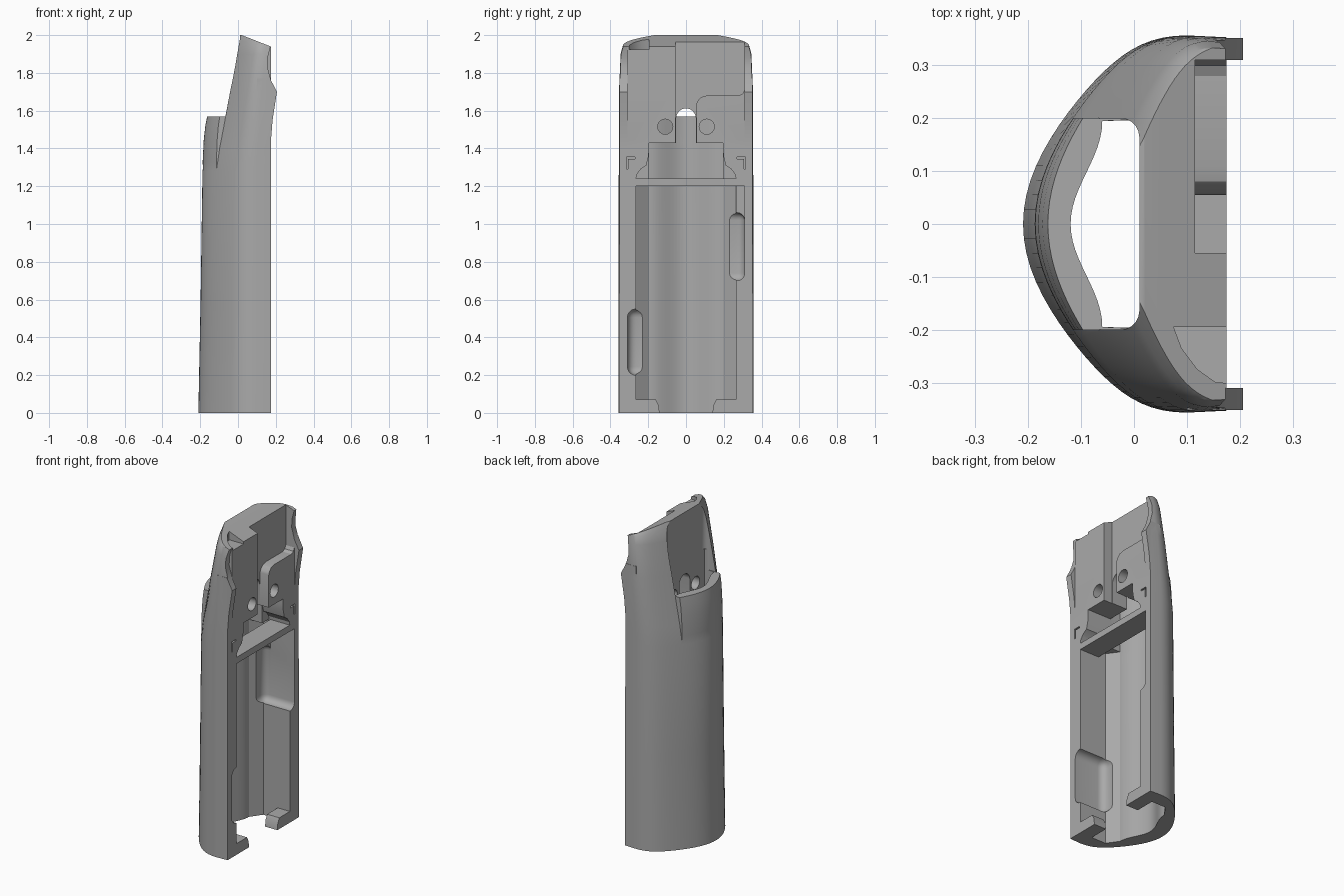
import bpy, bmesh, math

cube = bpy.data.objects.get("Cube")
if cube:
    bpy.data.objects.remove(cube, do_unlink=True)

grey = bpy.data.materials.new("plain grey")
grey.use_nodes = True
grey.diffuse_color = (0.4, 0.4, 0.4, 1)
grey.node_tree.nodes["Principled BSDF"].inputs["Base Color"].default_value = (0.4, 0.4, 0.4, 1)

FACE = 0.175   # flat open side


def finish(name, bm):
    bmesh.ops.recalc_face_normals(bm, faces=bm.faces)
    mesh = bpy.data.meshes.new(name)
    bm.to_mesh(mesh)
    bm.free()
    mesh.materials.append(grey)
    ob = bpy.data.objects.new(name, mesh)
    bpy.context.collection.objects.link(ob)
    return ob


def loft(name, rings):
    bm = bmesh.new()
    loops = [[bm.verts.new(p) for p in ring] for ring in rings]
    n = len(loops[0])
    for a, b in zip(loops, loops[1:]):
        for i in range(n):
            j = (i + 1) % n
            bm.faces.new((a[i], a[j], b[j], b[i]))
    bm.faces.new(loops[0])
    bm.faces.new(loops[-1])
    return finish(name, bm)


def prism(name, pts, axis, lo, hi):
    """Extrude a 2D outline along the x, y or z axis."""
    place = {"x": lambda a, b, h: (h, a, b),
             "y": lambda a, b, h: (a, h, b),
             "z": lambda a, b, h: (a, b, h)}[axis]
    return loft(name, [[place(a, b, h) for a, b in pts] for h in (lo, hi)])


def box(name, x, y, z, axes=(), radius=0.0):
    """Box from ranges, rounding the edges that run along the given axes."""
    ob = prism(name, [(x[0], y[0]), (x[1], y[0]), (x[1], y[1]), (x[0], y[1])], "z", *z)
    if axes:
        bm = bmesh.new()
        bm.from_mesh(ob.data)
        edges = [e for e in bm.edges
                 if any(abs((e.verts[0].co - e.verts[1].co).normalized()[a]) > 0.9 for a in axes)]
        bmesh.ops.bevel(bm, geom=edges, offset=radius, segments=5, profile=0.5, affect='EDGES')
        bm.to_mesh(ob.data)
        bm.free()
    return ob


def combine(target, tool, operation='DIFFERENCE'):
    mod = target.modifiers.new("cut", 'BOOLEAN')
    mod.operation, mod.solver, mod.object = operation, 'EXACT', tool
    graph = bpy.context.evaluated_depsgraph_get()
    graph.update()
    mesh = bpy.data.meshes.new_from_object(target.evaluated_get(graph))
    target.modifiers.clear()
    target.data = mesh
    bpy.data.objects.remove(tool, do_unlink=True)


def both(pts):
    """Mirror a half outline given as (across, along)."""
    return pts + [(-a, b) for a, b in reversed(pts)]


def arc_ring(z, back, centre, half, reach, end, n=40):
    """D-shaped section whose flanks are flatter than an ellipse."""
    ring = []
    for i in range(n + 1):
        t = -reach + 2 * reach * i / n
        depth = math.cos(t) - 0.09 * math.sin(2 * t) ** 2
        ring.append((centre - (centre - back) * depth, half * math.sin(t), z))
    y = ring[-1][1] * (0.99 if end > centre else 1)
    return ring + [(end, y, z), (end, -y, z)]


# Outer shell: D-shaped sections, leaning forward towards the top
sections = [(0, -0.21, 0.1, 0.357), (0.6, -0.198, 0.1, 0.357), (1.28, -0.188, 0.1, 0.356),
            (1.4, -0.165, 0.102, 0.356), (1.7, -0.098, 0.125, 0.355), (1.9, -0.052, 0.142, 0.346),
            (1.95, -0.04, 0.147, 0.333), (2.02, -0.021, 0.15, 0.27)]
body = loft("shell", [arc_ring(*s, math.pi / 2, FACE) for s in sections])

# Raised rear lip around the mouth of the cavity
lip = [(1.25, -0.185), (1.33, -0.187), (1.45, -0.181), (1.52, -0.173), (1.57, -0.163)]
combine(body, loft("lip", [arc_ring(z, b, 0.1, 0.356, 0.6, 0.0, 20) for z, b in lip]), 'UNION')

# Tilted top
combine(body, prism("top_cut", [(-0.3, 2.0), (0.02, 2.0), (0.3, 1.89), (0.3, 2.3), (-0.3, 2.3)],
                    "y", -1, 1))

# Side ears and the scoop above them
for s in (-1, 1):
    lo, hi = sorted((s * 0.31, s * 0.352))
    ear = [(0.1, 1.45), (0.175, 1.45), (0.183, 1.55), (0.206, 1.7), (0.18, 1.77), (0.1, 1.77)]
    combine(body, prism("ear", ear, "y", lo, hi), 'UNION')
    lo, hi = sorted((s * 0.31, s * 0.5))
    scoop = [(0.3, 1.66), (0.206, 1.7), (0.175, 1.76), (0.156, 1.83), (0.157, 1.88),
             (0.172, 1.94), (0.3, 1.94)]
    combine(body, prism("scoop", scoop, "y", lo, hi))

# Main cavity with a gently bowed rear wall
bow = [(-0.09 - 0.03 * math.cos(math.pi * i / 12), 0.195 * i / 12) for i in range(-12, 13)]


def cavity(half, front):
    """Cavity outline, flared to its half width towards the front."""
    bend = -0.01
    return [(front, -half), (bend, -half)] + bow + [(bend, half), (front, half)]


combine(body, prism("main_cavity", cavity(0.265, 0.3), "z", -0.1, 1.24))
combine(body, prism("neck_cavity", cavity(0.196, 0.3), "z", 1.2, 1.43))
combine(body, prism("rear_cavity", cavity(0.197, 0.01), "z", 1.4, 1.7))
flare = both([(0.265, 1.23), (0.262, 1.26), (0.24, 1.29), (0.21, 1.31), (0.198, 1.36), (0.195, 1.42)])
combine(body, prism("flare", flare, "x", 0.03, 0.3))

# Rear window above the lip
combine(body, box("window", (-0.5, 0.01), (-0.2, 0.2), (1.57, 2.3), (2,), 0.035))

# Channel, arched opening and wide recess in the head block
combine(body, box("channel", (0.115, 0.3), (-0.055, 0.055), (1.4, 2.3)))
arch = [(0.052 * math.cos(a), 1.56 + 0.052 * math.sin(a))
        for a in [math.pi * i / 16 for i in range(17)]]
combine(body, prism("arch", [(0.052, 1.41)] + arch + [(-0.052, 1.41)], "x", -0.02, 0.3))
recess = [(0.05, 1.62), (0.06, 1.65), (0.08, 1.672), (0.11, 1.68), (0.28, 1.68), (0.3, 1.69),
          (0.31, 1.71), (0.31, 2.3), (0.05, 2.3)]
combine(body, prism("recess", recess, "x", 0.115, 0.3))

# Corner pocket on the other side of the top
combine(body, prism("corner", [(0.075, -0.195), (0.3, -0.195), (0.3, -0.305), (0.155, -0.3),
                               (0.12, -0.275), (0.09, -0.235)], "z", 1.925, 2.3))

# Pin holes, corner marks
for s in (-1, 1):
    hole = [(s * 0.11 + 0.04 * math.cos(a), 1.515 + 0.04 * math.sin(a))
            for a in [math.tau * i / 24 for i in range(24)]]
    combine(body, prism("pin_hole", hole, "x", -0.03, 0.3))
    mark = [(s * 0.27, 1.355), (s * 0.316, 1.355), (s * 0.316, 1.29), (s * 0.306, 1.29),
            (s * 0.306, 1.345), (s * 0.27, 1.345)]
    combine(body, prism("mark", mark, "x", 0.12, 0.3))

# Side wall pockets with rounded corners
combine(body, box("low_pocket", (-0.035, 0.3), (-0.31, -0.19), (0.2, 0.55), (0, 1, 2), 0.045))
combine(body, box("high_pocket", (-0.035, 0.3), (0.18, 0.31), (0.7, 1.06), (0, 1, 2), 0.04))
combine(body, box("pocket_top", (0.01, 0.3), (0.2, 0.31), (0.95, 1.2)))

# Crossbar and bottom hooks
parts = [body, box("crossbar", (0.04, FACE), (-0.27, 0.27), (1.2, 1.24))]
for s, side in ((-1, "right"), (1, "left")):
    outline = [(s * 0.27, 0), (s * 0.14, 0), (s * 0.145, 0.04), (s * 0.16, 0.07), (s * 0.27, 0.07)]
    parts.append(prism(side + "_hook", outline, "x", 0.09, FACE))

# Smooth curved walls, keep sharp edges
bpy.context.view_layer.update()
bpy.ops.object.select_all(action='DESELECT')
for ob in parts:
    ob.select_set(True)
bpy.context.view_layer.objects.active = body
bpy.ops.object.shade_smooth_by_angle(angle=math.radians(25))
